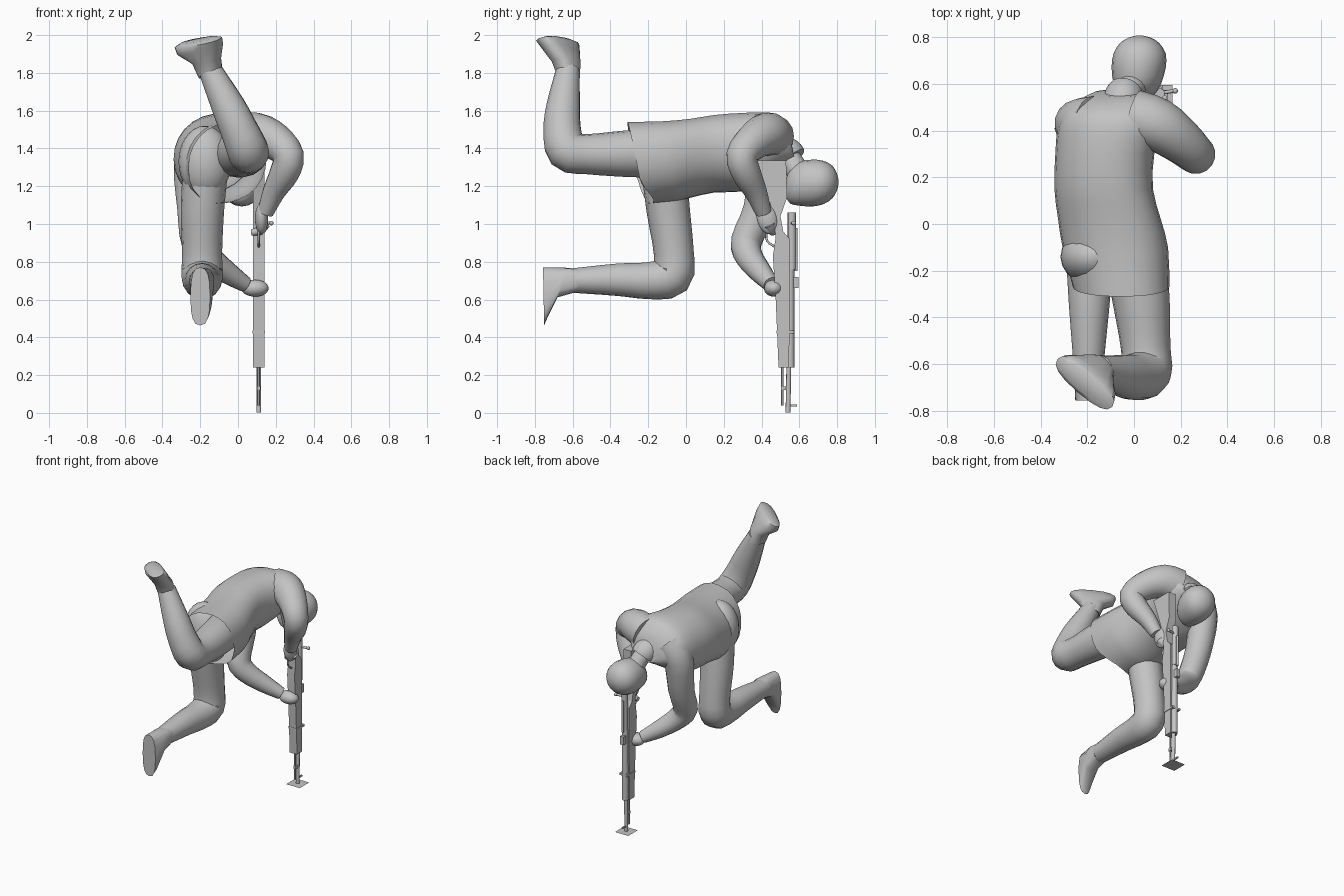
import bpy, bmesh, math
from mathutils import Vector as V

gray = bpy.data.materials.new("neutral gray")
gray.diffuse_color = (0.55, 0.55, 0.55, 1)


def finish(name, bm, angle=40):
    bmesh.ops.recalc_face_normals(bm, faces=bm.faces[:])
    me = bpy.data.meshes.new(name)
    bm.to_mesh(me)
    bm.free()
    me.materials.append(gray)
    for p in me.polygons:
        p.use_smooth = True
    me.set_sharp_from_angle(angle=math.radians(angle))
    ob = bpy.data.objects.new(name, me)
    bpy.context.collection.objects.link(ob)
    return ob


def loft(name, rings, n=16, power=1.0, angle=50, open_start=False):
    """Skin between ellipse rings given as (centre, half axis, half axis)."""
    bm = bmesh.new()
    loops = []
    for c, u, v in rings:
        loop = []
        for i in range(n):
            t = 2 * math.pi * i / n
            a, b = math.cos(t), math.sin(t)
            a = math.copysign(abs(a) ** power, a)
            b = math.copysign(abs(b) ** power, b)
            loop.append(bm.verts.new(V(c) + V(u) * a + V(v) * b))
        loops.append(loop)
    for p, q in zip(loops, loops[1:]):
        for i in range(n):
            j = (i + 1) % n
            bm.faces.new((p[i], p[j], q[j], q[i]))
    if not open_start:
        bm.faces.new(loops[0])
    bm.faces.new(loops[-1])
    return finish(name, bm, angle)


def spline(pts, steps):
    """Smooth path through points of any dimension."""
    out = []
    for k in range(len(pts) - 1):
        p0, p1, p2, p3 = (pts[max(k - 1, 0)], pts[k], pts[k + 1],
                          pts[min(k + 2, len(pts) - 1)])
        for s in range(steps):
            t = s / steps
            out.append([0.5 * (2 * b + (c - a) * t + (2 * a - 5 * b + 4 * c - d) * t * t
                               + (3 * b - a - 3 * c + d) * t ** 3)
                        for a, b, c, d in zip(p0, p1, p2, p3)])
    return out + [list(pts[-1])]


def limb(name, pts):
    """Round limb along (x, y, z, radius) points."""
    a, b, c = V(pts[0][:3]), V(pts[len(pts) // 2][:3]), V(pts[-1][:3])
    side = (b - a).cross(c - b)
    side = side.normalized() if side.length > 1e-3 else V((1, 0, 0))
    path = spline(pts, 3)
    rings = []
    for i, p in enumerate(path):
        t = V(path[min(i + 1, len(path) - 1)][:3]) - V(path[max(i - 1, 0)][:3])
        t.normalize()
        u = (side - t * side.dot(t)).normalized()
        rings.append((p[:3], u * p[3], t.cross(u) * p[3]))
    return loft(name, rings)


def ball(name, c, r, tilt=0.0):
    bm = bmesh.new()
    bmesh.ops.create_uvsphere(bm, u_segments=20, v_segments=14, radius=1)
    ob = finish(name, bm, 180)
    ob.location, ob.scale, ob.rotation_euler = c, r, (tilt, 0, 0)


def prism(name, x0, x1, pts):
    """Side profile in y and z, extruded across x."""
    bm = bmesh.new()
    a = [bm.verts.new((x0, y, z)) for y, z in pts]
    b = [bm.verts.new((x1, y, z)) for y, z in pts]
    bm.faces.new(a)
    bm.faces.new(b)
    for i in range(len(pts)):
        j = (i + 1) % len(pts)
        bm.faces.new((a[i], a[j], b[j], b[i]))
    finish(name, bm, 25)


def box(name, x0, x1, y0, y1, z0, z1):
    prism(name, x0, x1, [(y0, z0), (y1, z0), (y1, z1), (y0, z1)])


def rod(name, a, b, r, n=10):
    d = (V(b) - V(a)).normalized()
    u = d.orthogonal().normalized()
    loft(name, [(p, u * r, d.cross(u) * r) for p in (a, b)], n)


# Jacket: y, centre x, centre z, half width, half height, slant of the ring
jacket = [(-0.268, -0.055, 1.325, 0.207, 0.213, -0.2),
          (-0.10, -0.08, 1.33, 0.226, 0.21, -0.15),
          (0.02, -0.105, 1.347, 0.22, 0.206, 0),
          (0.15, -0.13, 1.372, 0.211, 0.202, 0),
          (0.30, -0.125, 1.38, 0.212, 0.205, 0),
          (0.42, -0.10, 1.405, 0.225, 0.18, 0),
          (0.50, -0.09, 1.42, 0.195, 0.135, -0.1),
          (0.56, -0.06, 1.40, 0.115, 0.08, -0.2)]
coat = loft("jacket", [((x, y, z), (a, 0, 0.15 * a), (0, s * b, b))
                       for y, x, z, a, b, s in spline(jacket, 2)], 24, 0.91, open_start=True)
for v in coat.data.vertices[:24]:  # hem curves forward under the belly
    if v.co.z < 1.25:
        v.co.y += 6 * (1.25 - v.co.z) ** 2 * min(1, max(0.2, 0.6 + 3 * v.co.x))
ball("seat_of_trousers", (-0.175, -0.14, 1.33), (0.14, 0.12, 0.19))

# Collar, neck and head
limb("collar", [(-0.06, 0.48, 1.40, 0.08), (-0.045, 0.54, 1.37, 0.085),
                (-0.035, 0.565, 1.345, 0.078)])
limb("neck", [(-0.06, 0.50, 1.40, 0.06), (-0.025, 0.56, 1.33, 0.06), (0.01, 0.62, 1.23, 0.065)])
head = [(0.53, 0.005, 1.19, 0.045, 0.05), (0.552, 0.008, 1.20, 0.078, 0.092),
        (0.60, 0.014, 1.213, 0.102, 0.116), (0.67, 0.02, 1.217, 0.116, 0.124),
        (0.73, 0.024, 1.22, 0.112, 0.114), (0.775, 0.024, 1.222, 0.084, 0.086),
        (0.798, 0.024, 1.222, 0.048, 0.048), (0.807, 0.024, 1.222, 0.014, 0.014)]
loft("head", [((x, y, z), (a, 0, 0), (0, 0, b)) for y, x, z, a, b in spline(head, 2)], 20, 1, 180)

# Raised right leg
limb("right_leg", [(0.0, -0.12, 1.375, 0.13), (0.03, -0.32, 1.372, 0.123),
                   (0.05, -0.53, 1.37, 0.106), (0.052, -0.63, 1.39, 0.11),
                   (0.005, -0.655, 1.50, 0.1), (-0.05, -0.65, 1.62, 0.09),
                   (-0.15, -0.625, 1.82, 0.062)])
loft("right_foot", [((-0.145, -0.625, 1.79), (0.045, -0.04, 0.02), (0.04, 0.045, 0)),
                    ((-0.165, -0.635, 1.86), (0.06, -0.055, 0.01), (0.04, 0.045, 0.01)),
                    ((-0.2, -0.665, 1.925), (0.11, -0.088, 0.025), (0.038, 0.045, 0.015)),
                    ((-0.21, -0.68, 1.962), (0.118, -0.102, 0.02), (0.032, 0.04, 0.02)),
                    ((-0.212, -0.68, 1.974), (0.09, -0.075, 0.015), (0.022, 0.03, 0.014))],
     16, 0.8)

# Kneeling left leg
limb("left_leg", [(-0.17, -0.12, 1.32, 0.12), (-0.188, -0.095, 1.08, 0.115),
                  (-0.19, -0.065, 0.85, 0.106), (-0.19, -0.075, 0.725, 0.11),
                  (-0.19, -0.20, 0.70, 0.098), (-0.192, -0.36, 0.705, 0.086),
                  (-0.195, -0.62, 0.70, 0.063)])
loft("left_foot", [((-0.19, -0.57, 0.70), (0, 0.01, 0.06), (0.06, 0, 0)),
                   ((-0.19, -0.65, 0.69), (0, 0.03, 0.078), (0.064, 0, 0)),
                   ((-0.195, -0.72, 0.63), (0, 0.02, 0.14), (0.058, 0, 0)),
                   ((-0.2, -0.754, 0.617), (0, -0.003, 0.154), (0.052, 0, 0))], 16, 0.75)

# Right arm, bent out to the side
limb("right_arm", [(0.0, 0.455, 1.46, 0.12), (0.10, 0.425, 1.475, 0.115),
                   (0.20, 0.355, 1.435, 0.098), (0.268, 0.295, 1.36, 0.083),
                   (0.245, 0.32, 1.27, 0.078), (0.19, 0.37, 1.17, 0.06),
                   (0.145, 0.41, 1.06, 0.043)])
ball("right_hand", (0.125, 0.43, 1.03), (0.035, 0.055, 0.085), 0.25)
limb("right_fingers", [(0.14, 0.44, 1.0, 0.03), (0.115, 0.455, 0.965, 0.024),
                       (0.07, 0.46, 0.955, 0.016)])

# Left arm, reaching down to the fore end
limb("left_arm", [(-0.17, 0.43, 1.42, 0.12), (-0.24, 0.43, 1.32, 0.102),
                  (-0.235, 0.39, 1.08, 0.088), (-0.22, 0.32, 0.91, 0.083),
                  (-0.16, 0.335, 0.825, 0.073), (-0.06, 0.395, 0.745, 0.06),
                  (0.04, 0.45, 0.68, 0.042)])
ball("left_hand", (0.09, 0.465, 0.66), (0.072, 0.052, 0.045))

# Rifle, standing muzzle down
prism("stock", 0.08, 0.14, [(0.37, 1.335), (0.53, 1.335), (0.535, 1.14), (0.50, 1.04),
                            (0.515, 0.96), (0.55, 0.92), (0.55, 0.6), (0.545, 0.24),
                            (0.49, 0.24), (0.475, 0.60), (0.46, 0.83), (0.475, 0.93),
                            (0.455, 1.08)])
rod("barrel", (0.11, 0.54, 0.003), (0.11, 0.555, 0.85), 0.013)
rod("receiver", (0.11, 0.56, 0.76), (0.11, 0.56, 1.06), 0.022)
rod("scope_tube", (0.11, 0.583, 0.75), (0.11, 0.583, 0.98), 0.008)
rod("handguard", (0.11, 0.552, 0.24), (0.11, 0.552, 0.76), 0.022)
rod("cleaning_rod", (0.11, 0.51, 0.04), (0.11, 0.51, 0.26), 0.006, 8)
box("rod_lug", 0.10, 0.12, 0.503, 0.53, 0.12, 0.14)
box("front_sight", 0.105, 0.115, 0.54, 0.588, 0.035, 0.045)
box("rear_sight", 0.095, 0.125, 0.56, 0.595, 0.66, 0.72)
box("barrel_band", 0.076, 0.144, 0.48, 0.573, 0.42, 0.435)
rod("bolt_handle", (0.11, 0.56, 1.005), (0.17, 0.57, 1.005), 0.008, 8)
ball("bolt_knob", (0.176, 0.57, 1.005), (0.012, 0.012, 0.012))
limb("trigger_guard", [(0.11, 0.48, 0.99, 0.006), (0.11, 0.43, 0.96, 0.006),
                       (0.11, 0.43, 0.91, 0.006), (0.11, 0.47, 0.88, 0.006)])

# Small square sheet under the muzzle
bm = bmesh.new()
bm.faces.new([bm.verts.new((0.11 + 0.055 * i, 0.54 + 0.055 * j, 0))
              for i, j in ((-1, -1), (1, -1), (1, 1), (-1, 1))])
finish("ground_plate", bm)
